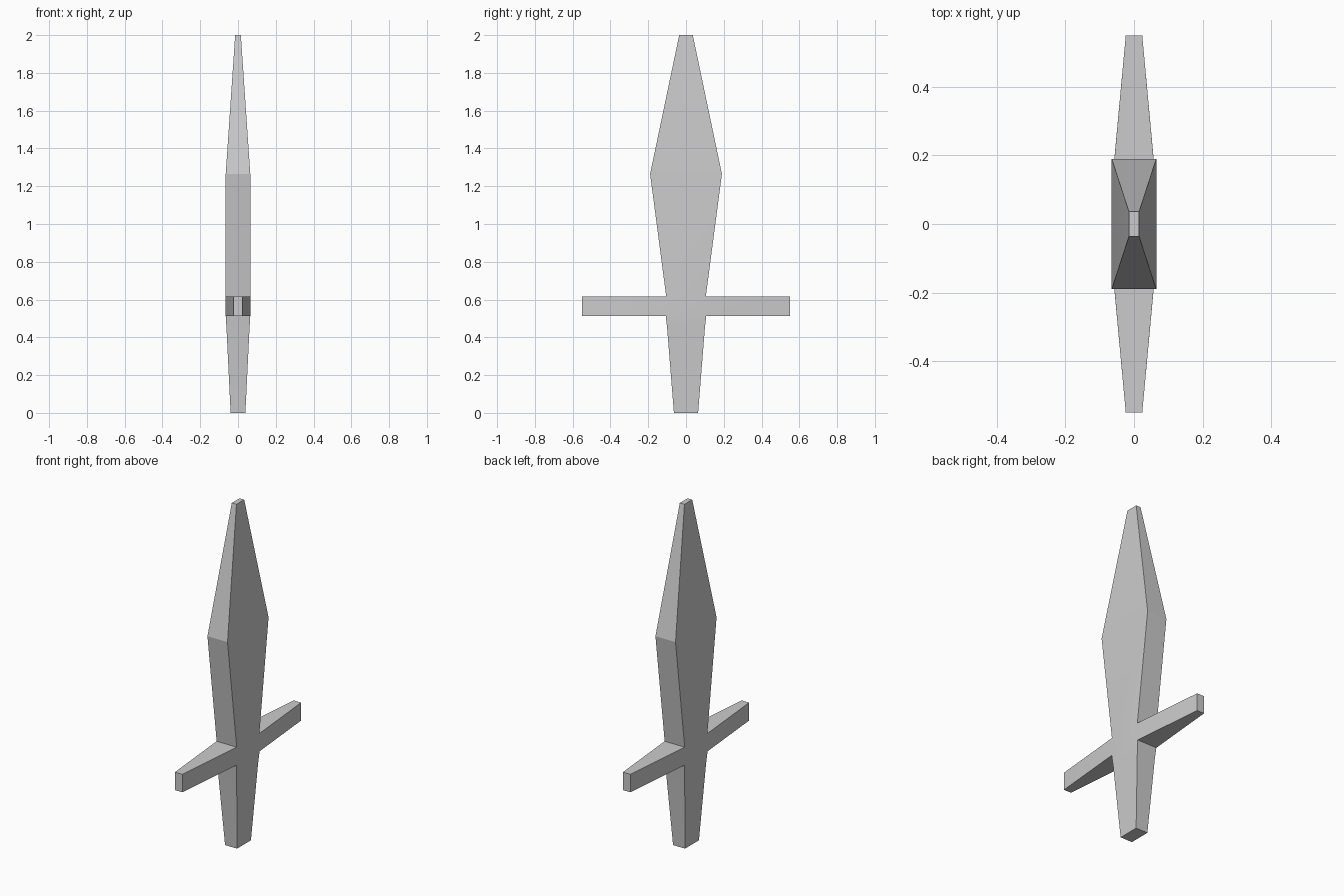
import bpy, bmesh, math

if "Cube" in bpy.data.objects:
    bpy.data.objects.remove(bpy.data.objects["Cube"])

# Rectangular sections of the grip and blade: height, half width x, half width y
SECTIONS = [
    (0.0, 0.039, 0.064),
    (0.45, 0.061, 0.100),
    (0.512, 0.065, 0.107),
    (0.617, 0.065, 0.105),
    (1.265, 0.065, 0.190),
    (2.0, 0.015, 0.036),
]
GUARD_LEVEL = 2        # section pair that the crossguard grows from
GUARD_REACH = 0.55
GUARD_TIP = 0.024      # half thickness at the guard ends

bm = bmesh.new()

# Grip and blade: loft through the sections
rings = [[bm.verts.new((sx * hx, sy * hy, z))
          for sx, sy in ((-1, -1), (1, -1), (1, 1), (-1, 1))]
         for z, hx, hy in SECTIONS]
bm.faces.new(rings[0][::-1])
bm.faces.new(rings[-1])
guard_faces = []
for level, (low, high) in enumerate(zip(rings, rings[1:])):
    for i in range(4):
        j = (i + 1) % 4
        face = bm.faces.new((low[i], low[j], high[j], high[i]))
        if level == GUARD_LEVEL and i in (0, 2):
            guard_faces.append(face)

# Crossguard: extrude both narrow sides into tapered arms
for face in guard_faces:
    side = math.copysign(1, face.calc_center_median().y)
    tip = bmesh.ops.extrude_discrete_faces(bm, faces=[face])["faces"][0]
    for v in tip.verts:
        v.co.x = math.copysign(GUARD_TIP, v.co.x)
        v.co.y = side * GUARD_REACH

bmesh.ops.recalc_face_normals(bm, faces=bm.faces)
mesh = bpy.data.meshes.new("sword")
bm.to_mesh(mesh)
bm.free()
sword = bpy.data.objects.new("sword", mesh)
bpy.context.collection.objects.link(sword)

# Soft shading only over the slight bend in the grip
bpy.context.view_layer.objects.active = sword
sword.select_set(True)
bpy.ops.object.shade_smooth_by_angle(angle=math.radians(15))
